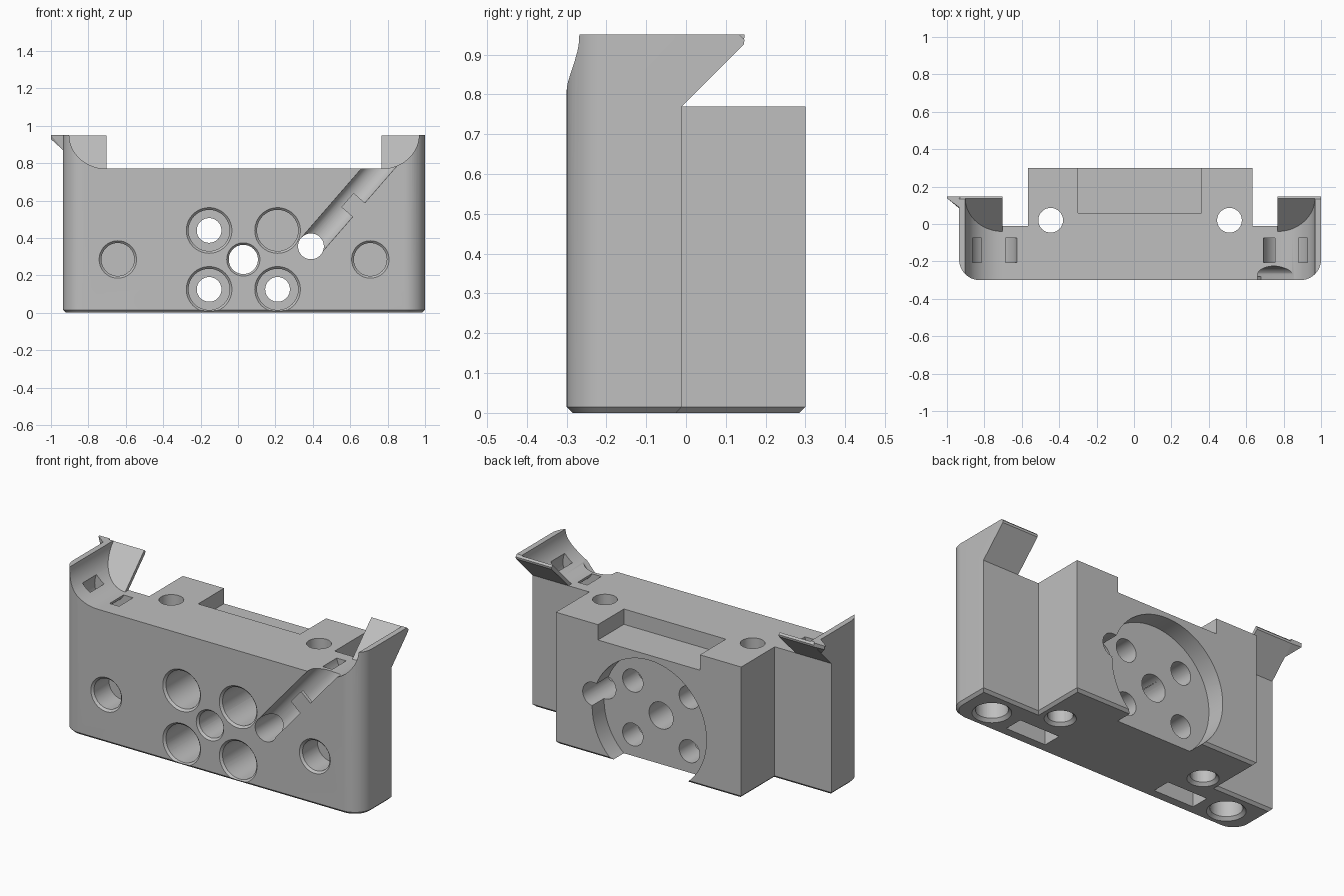
import bpy, bmesh
from math import cos, sin, pi
from mathutils import Vector

cube = bpy.data.objects.get("Cube")
if cube:
    bpy.data.objects.remove(cube)

CX = 0.0325      # symmetry axis of the bracket
TOP = 0.77       # height of the main body
HORN = 0.95      # height of the corner horns
FRONT = -0.3

grey = bpy.data.materials.new("printed grey")
grey.use_nodes = True
grey.diffuse_color = (0.52, 0.52, 0.52, 1)
grey.node_tree.nodes["Principled BSDF"].inputs["Base Color"].default_value = (0.52, 0.52, 0.52, 1)


def loft(name, ring_a, ring_b, bevel=None):
    """Closed solid between two matching rings; bevel is a list of (edge test, width, segments)."""
    bm = bmesh.new()
    a = [bm.verts.new(p) for p in ring_a]
    b = [bm.verts.new(p) for p in ring_b]
    bm.faces.new(a)
    bm.faces.new(b)
    for i in range(len(a)):
        j = (i + 1) % len(a)
        bm.faces.new((a[i], a[j], b[j], b[i]))
    bmesh.ops.recalc_face_normals(bm, faces=bm.faces)
    for test, width, segments in bevel or []:
        edges = [e for e in bm.edges if all(test(v.co) for v in e.verts)]
        bmesh.ops.bevel(bm, geom=edges, offset=width, segments=segments, profile=0.5, affect='EDGES')
    mesh = bpy.data.meshes.new(name)
    bm.to_mesh(mesh)
    bm.free()
    mesh.materials.append(grey)
    obj = bpy.data.objects.new(name, mesh)
    bpy.context.scene.collection.objects.link(obj)
    return obj


def box(name, x, y, z, bevel=None):
    ring = [(x[0], y[0]), (x[1], y[0]), (x[1], y[1]), (x[0], y[1])]
    return loft(name, [(p, q, z[0]) for p, q in ring], [(p, q, z[1]) for p, q in ring], bevel)


def circle(c, r, axis, n=64):
    u = Vector((1, 0, 0))
    v = Vector((0, 0, 1)) if axis == 'Y' else Vector((0, 1, 0))
    return [Vector(c) + r * (cos(2 * pi * i / n) * u + sin(2 * pi * i / n) * v) for i in range(n)]


def drill(name, x, z, r, y0, y1, r1=None):
    """Round cutter along y."""
    return loft(name, circle((x, y0, z), r, 'Y'), circle((x, y1, z), r1 or r, 'Y'))


def bore(name, x, y, r, z0, z1, r1=None):
    """Round cutter along z."""
    return loft(name, circle((x, y, z0), r, 'Z'), circle((x, y, z1), r1 or r, 'Z'))


def combine(target, tool, operation='DIFFERENCE'):
    mod = target.modifiers.new("cut", 'BOOLEAN')
    mod.operation = operation
    mod.solver = 'EXACT'
    mod.object = tool
    bpy.context.view_layer.update()
    graph = bpy.context.evaluated_depsgraph_get()
    mesh = bpy.data.meshes.new_from_object(target.evaluated_get(graph))
    target.modifiers.clear()
    target.data = mesh
    bpy.data.objects.remove(tool)


# Front plate with overhanging horns, extruded from its side profile
side = [(FRONT, 0), (-0.01, 0), (-0.01, TOP), (0.145, 0.925), (0.147, 0.937), (0.135, HORN), (FRONT, HORN)]
L, R = CX - 0.9675, CX + 0.9675
body = loft("bracket_body", [(L, y, z) for y, z in side], [(R, y, z) for y, z in side])
bm = bmesh.new()
bm.from_mesh(body.data)
corners = [e for e in bm.edges if all(v.co.y < FRONT + 0.001 for v in e.verts)
           and abs(e.verts[0].co.x - e.verts[1].co.x) < 0.001]
bmesh.ops.bevel(bm, geom=corners, offset=0.11, segments=12, profile=0.5, affect='EDGES')
rim = [e for e in bm.edges if all(v.co.z < 0.001 for v in e.verts)]
bmesh.ops.bevel(bm, geom=rim, offset=0.015, segments=1, affect='EDGES')
bm.to_mesh(body.data)
bm.free()

# Rear block, then the space between the horns
block = box("rear_block", (CX - 0.6, CX + 0.6), (-0.15, 0.3), (0, 0.85))
bm = bmesh.new()
bm.from_mesh(block.data)
rim = [e for e in bm.edges if all(v.co.z < 0.001 for v in e.verts)
       and max(v.co.y for v in e.verts) > 0.2]
bmesh.ops.bevel(bm, geom=rim, offset=0.015, segments=1, affect='EDGES')
bm.to_mesh(block.data)
bm.free()
combine(body, block, 'UNION')
combine(body, box("gap", (CX - 0.735, CX + 0.735), (-1, 1), (TOP, 1.2)))

for s in (-1, 1):
    # Curved scoop inside each horn, ending at the leaning back wall
    cx = CX + s * 0.735
    outline = [(cx + s * 0.2 * cos(a), HORN - 0.18 * sin(a)) for a in [i * pi / 40 for i in range(21)]]
    outline += [(cx - s * 0.05, TOP + 0.01), (cx - s * 0.05, 1.1), (cx + s * 0.2, 1.1)]
    combine(body, loft("scoop", [(x, -1, z) for x, z in outline], [(x, z - 0.81, z) for x, z in outline]))
    # Curved tie tunnel under the scoop
    tx = CX + s * 0.7825
    ring = drill("tunnel", tx, 0.79, 0.125, -0.205, -0.075)
    combine(ring, drill("tunnel_core", tx, 0.79, 0.065, -0.4, 0.4))
    combine(body, ring)
    # Blind front hole
    hx = CX + s * 0.675
    combine(body, drill("front_hole", hx, 0.285, 0.088, -0.4, -0.15))
    combine(body, drill("front_hole_rim", hx, 0.285, 0.11, -0.31, -0.285, 0.085))
    # Vertical through hole, blind foot hole and foot slot
    vx = CX + s * 0.478
    combine(body, bore("bolt_hole", vx, 0.02, 0.066, -0.1, 0.9))
    combine(body, bore("bolt_rim", vx, 0.02, 0.088, -0.005, 0.018, 0.065))
    fx = CX + s * 0.785
    combine(body, bore("foot_hole", fx, -0.16, 0.085, -0.1, 0.18))
    combine(body, bore("foot_rim", fx, -0.16, 0.107, -0.005, 0.018, 0.084))
    sx = CX + s * 0.495
    combine(body, box("foot_slot", (sx - 0.13, sx + 0.13), (-0.235, -0.125), (-0.1, 0.15)))
    # Counterbored screw holes
    for z in (0.125, 0.44):
        px = CX - 0.004 + s * 0.183
        combine(body, drill("screw_hole", px, z, 0.066, -0.5, 0.5))
        combine(body, drill("screw_pocket", px, z, 0.11, -0.5, 0.05))
        combine(body, drill("screw_rim", px, z, 0.127, -0.305, -0.285, 0.107))

# Rear round recess, top notch, centre hole and wire hole
combine(body, drill("round_recess", CX - 0.005, 0.28, 0.37, 0.19, 0.5))
combine(body, box("top_notch", (-0.3, 0.36), (0.06, 0.5), (0.68, 0.9)))
combine(body, drill("centre_hole", CX - 0.004, 0.285, 0.078, -0.5, 0.5))
combine(body, drill("centre_rim", CX - 0.004, 0.285, 0.093, -0.305, -0.285, 0.076))
combine(body, drill("wire_hole", 0.39, 0.355, 0.069, -0.5, 0.5))

# Diagonal wire channel with a retaining lip left in place
start = Vector((0.39, 0, 0.355))
along = Vector((0.656, 0, 0.755)).normalized()
across = Vector((along.z, 0, -along.x))


def channel(name, section, t0, t1):
    rings = [[start + along * t + across * n + Vector((0, y, 0)) for n, y in section] for t in (t0, t1)]
    return loft(name, *rings)


section = [(0.065, -0.4)] + [(-0.002 + 0.067 * cos(i * pi / 20), -0.275 + 0.05 * sin(i * pi / 20))
                             for i in range(21)] + [(-0.069, -0.4)]
groove = channel("wire_groove", section, 0, 0.75)
lip = channel("lip", [(-0.015, -0.5), (0.2, -0.5), (0.2, -0.28), (-0.015, -0.28)], 0.265, 0.365)
combine(groove, lip)
combine(body, groove)

# Small pointed tab on the outside of the right horn
tab_mesh = bpy.data.meshes.new("horn_tab")
bm = bmesh.new()
for p in [(-1, 0.147, HORN), (-1, 0.138, HORN), (-1, 0.145, 0.928), (-0.93, 0.147, HORN),
          (-0.93, 0.085, HORN), (-0.93, 0.08, 0.865), (-0.93, 0.145, 0.925)]:
    bm.verts.new(p)
bmesh.ops.convex_hull(bm, input=bm.verts)
bmesh.ops.recalc_face_normals(bm, faces=bm.faces)
bm.to_mesh(tab_mesh)
bm.free()
tab_mesh.materials.append(grey)
tab = bpy.data.objects.new("horn_tab", tab_mesh)
bpy.context.scene.collection.objects.link(tab)

# Smooth round walls, crisp edges
bpy.ops.object.select_all(action='DESELECT')
body.select_set(True)
bpy.context.view_layer.objects.active = body
bpy.ops.object.shade_smooth_by_angle(angle=0.5)
